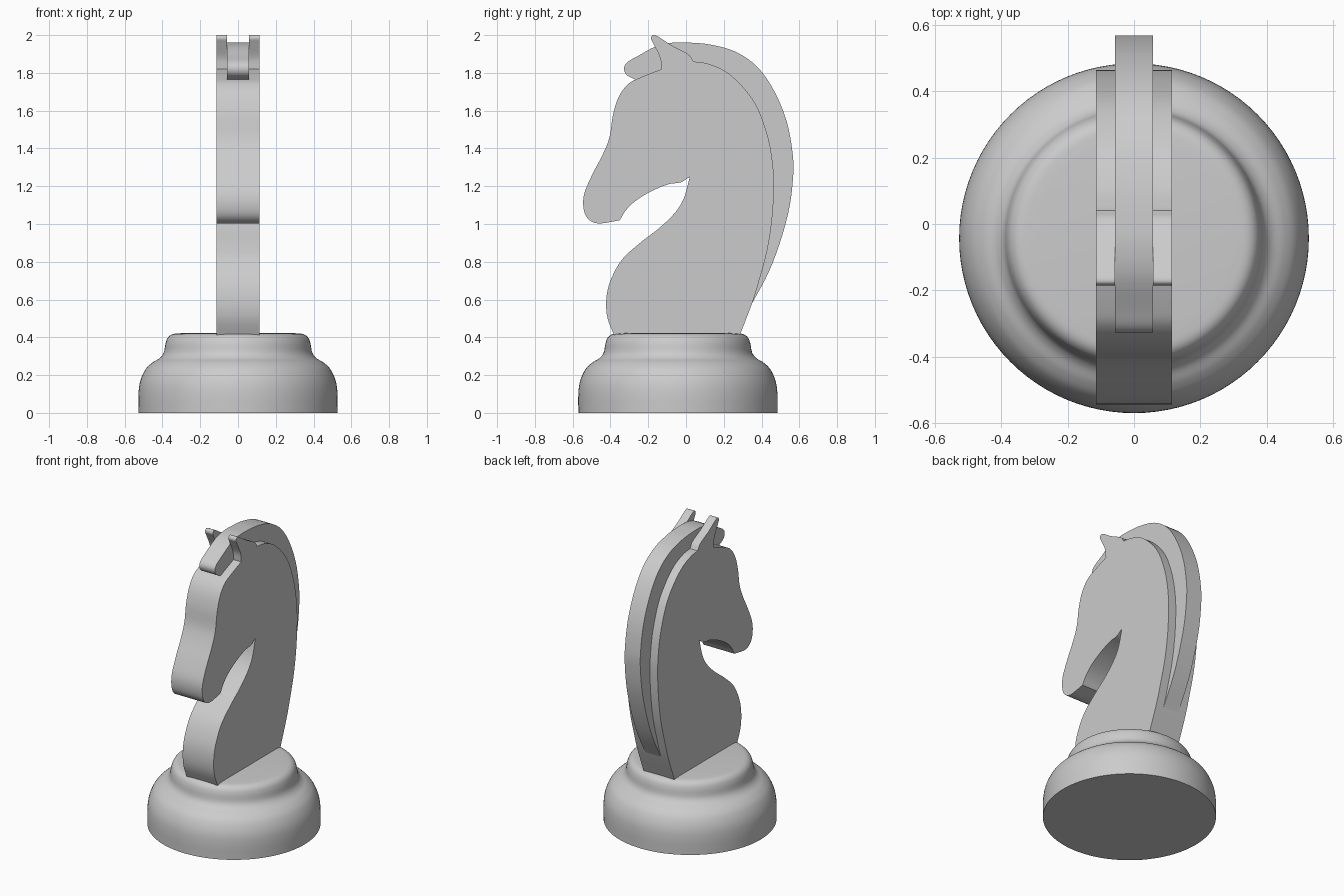
import bpy, bmesh, math
from mathutils import Vector

cube = bpy.data.objects.get("Cube")
if cube:
    bpy.data.objects.remove(cube, do_unlink=True)

grey = bpy.data.materials.new("plain_grey")
grey.use_nodes = True
COLOUR = (0.6, 0.6, 0.6, 1)
grey.diffuse_color = COLOUR
grey.node_tree.nodes["Principled BSDF"].inputs["Base Color"].default_value = COLOUR


def smooth_run(points, steps=5):
    """Catmull-Rom curve through the points, without the last one."""
    p = [Vector(q) for q in points]
    p = [2 * p[0] - p[1]] + p + [2 * p[-1] - p[-2]]
    out = []
    for a, b, c, d in zip(p, p[1:], p[2:], p[3:]):
        for i in range(steps):
            t = i / steps
            out.append(0.5 * (2 * b + (c - a) * t + (2 * a - 5 * b + 4 * c - d) * t ** 2
                              + (3 * b - a - 3 * c + d) * t ** 3))
    return out


def outline(*runs):
    """Chain smooth runs; every run starts at the sharp end of the previous one."""
    result = []
    for run in runs:
        result += smooth_run(run)
    return result + [Vector(runs[-1][-1])]


def finish(name, bm):
    bmesh.ops.remove_doubles(bm, verts=bm.verts, dist=0.0005)
    bmesh.ops.recalc_face_normals(bm, faces=bm.faces)
    mesh = bpy.data.meshes.new(name)
    bm.to_mesh(mesh)
    bm.free()
    mesh.materials.append(grey)
    obj = bpy.data.objects.new(name, mesh)
    bpy.context.collection.objects.link(obj)
    bpy.ops.object.select_all(action="DESELECT")
    obj.select_set(True)
    bpy.context.view_layer.objects.active = obj
    bpy.ops.object.shade_smooth_by_angle(angle=math.radians(35))
    return obj


def slab(name, points, x0, x1):
    """Side profile (y, z) extruded across x."""
    bm = bmesh.new()
    face = bm.faces.new([bm.verts.new((x0, y, z)) for y, z in points])
    ext = bmesh.ops.extrude_face_region(bm, geom=[face], use_keep_orig=True)
    verts = [g for g in ext["geom"] if isinstance(g, bmesh.types.BMVert)]
    bmesh.ops.translate(bm, verts=verts, vec=(x1 - x0, 0, 0))
    return finish(name, bm)


HEAD, MANE = 0.115, 0.058   # half widths

# Turned base
base = outline(
    [(0.527, 0), (0.527, 0.1), (0.517, 0.17), (0.49, 0.23), (0.455, 0.265), (0.415, 0.29),
     (0.393, 0.32), (0.383, 0.37), (0.37, 0.4), (0.345, 0.417), (0.3, 0.422)])
bm = bmesh.new()
ring = [bm.verts.new((r, 0, z)) for r, z in [(0, 0)] + [tuple(v) for v in base] + [(0, 0.422)]]
edges = [bm.edges.new(pair) for pair in zip(ring, ring[1:])]
bmesh.ops.spin(bm, geom=ring + edges, axis=(0, 0, 1), cent=(0, 0, 0),
               angle=math.tau, steps=96, use_duplicate=False)
finish("round_base", bm).location.y = -0.043

# Head and neck
chest = [(-0.375, 0.4), (-0.415, 0.5), (-0.422, 0.6), (-0.4, 0.7), (-0.34, 0.81), (-0.243, 0.9),
         (-0.14, 0.98), (-0.058, 1.06), (-0.01, 1.14), (0.02, 1.25)]
jaw = [(0.02, 1.25), (-0.03, 1.22), (-0.095, 1.21), (-0.19, 1.17), (-0.27, 1.12),
       (-0.32, 1.07), (-0.35, 1.02)]
face = [(-0.35, 1.02), (-0.455, 1.003), (-0.51, 1.02), (-0.54, 1.07), (-0.54, 1.155),
        (-0.497, 1.26), (-0.44, 1.37), (-0.405, 1.46), (-0.386, 1.58), (-0.355, 1.675),
        (-0.307, 1.74), (-0.243, 1.775), (-0.13, 1.82)]
crown = [(-0.13, 1.82), (0.04, 1.86)]
nape = [(0.04, 1.86), (0.11, 1.85), (0.206, 1.81), (0.3, 1.727), (0.376, 1.62), (0.434, 1.46),
        (0.46, 1.31), (0.465, 1.18), (0.455, 1.02), (0.43, 0.86), (0.39, 0.71), (0.35, 0.58),
        (0.28, 0.4)]
slab("head_and_neck", outline(chest, jaw, face, crown, nape), -HEAD, HEAD)

# Ears, one plate on each side of the mane
ear = outline([(-0.13, 1.82), (-0.137, 1.88), (-0.17, 1.95), (-0.185, 1.985), (-0.162, 2),
               (-0.075, 1.945), (0.01, 1.9), (0.04, 1.86)])
for side, sign in (("left", 1), ("right", -1)):
    slab(side + "_ear", ear, sign * MANE, sign * HEAD)

# Mane with forelock, its inner edge hidden inside the neck
crest = [(-0.27, 1.765), (-0.315, 1.79), (-0.328, 1.825), (-0.31, 1.857), (-0.254, 1.89),
         (-0.16, 1.94), (-0.07, 1.96), (0.02, 1.96), (0.127, 1.95), (0.26, 1.913),
         (0.376, 1.833), (0.466, 1.706), (0.534, 1.54), (0.566, 1.36), (0.566, 1.235),
         (0.545, 1.076), (0.497, 0.9), (0.434, 0.737), (0.35, 0.58)]
hidden = [(0.35, 0.58), (0.33, 0.9), (0.33, 1.3), (0.2, 1.6), (0, 1.72), (-0.2, 1.74)]
slab("mane", outline(crest, hidden), -MANE, MANE)
